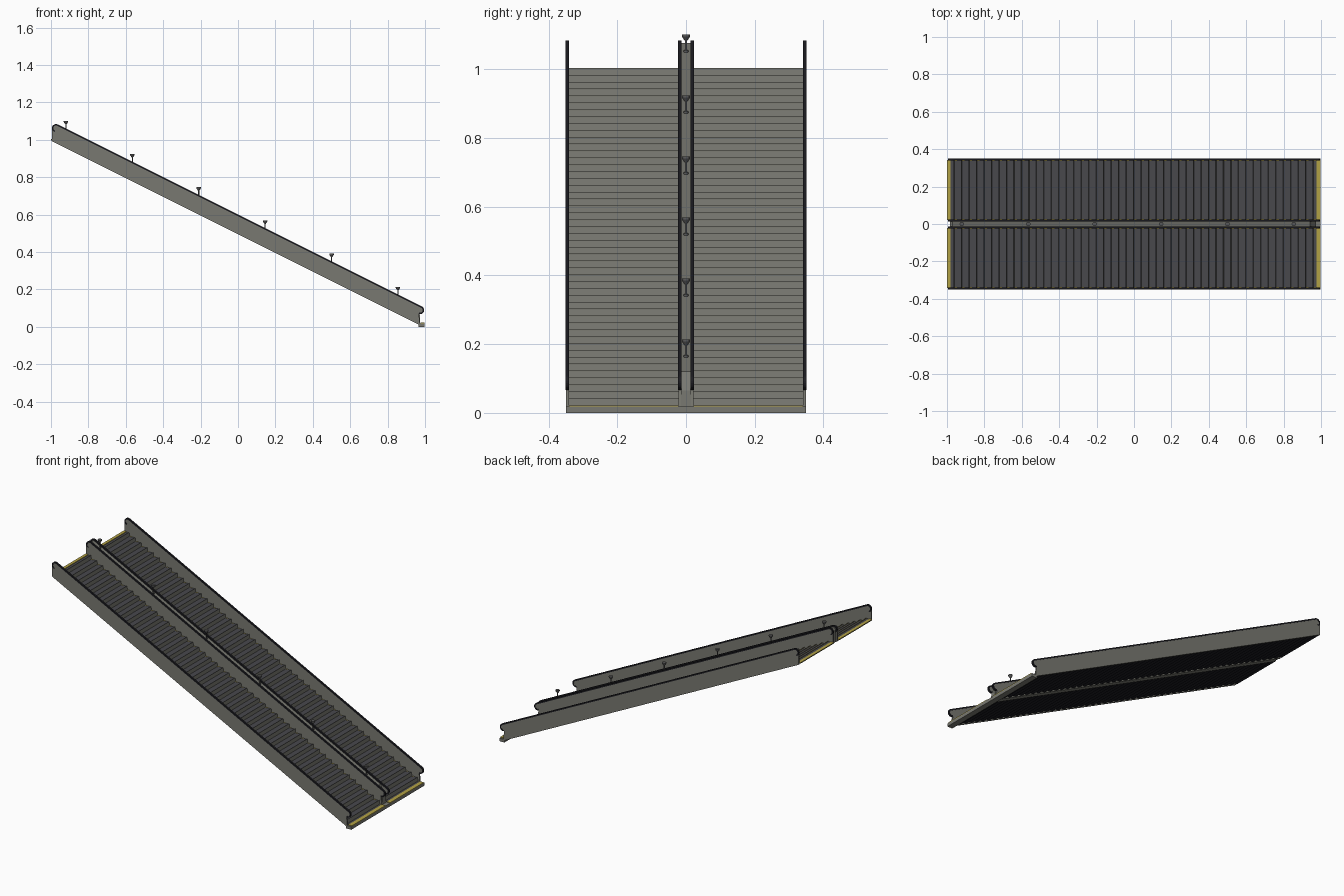
import bpy, bmesh, math
from mathutils import Vector

old = bpy.data.objects.get("Cube")
if old:
    bpy.data.objects.remove(old, do_unlink=True)


def material(name, r, g, b):
    m = bpy.data.materials.new(name)
    m.use_nodes = True
    m.diffuse_color = (r, g, b, 1)
    m.node_tree.nodes["Principled BSDF"].inputs["Base Color"].default_value = (r, g, b, 1)
    return m


GREY = material("warm grey metal", 0.19, 0.19, 0.165)
DARK = material("dark tread", 0.065, 0.065, 0.073)
BLACK = material("black rubber", 0.012, 0.012, 0.016)
YELLOW = material("safety yellow", 0.45, 0.36, 0.06)
LAMP = material("lamp grey", 0.10, 0.10, 0.10)


def finish(name, bm, mats):
    bmesh.ops.recalc_face_normals(bm, faces=bm.faces)
    me = bpy.data.meshes.new(name)
    bm.to_mesh(me)
    bm.free()
    for m in mats:
        me.materials.append(m)
    ob = bpy.data.objects.new(name, me)
    bpy.context.collection.objects.link(ob)
    return ob


def prism(bm, profile, y0, y1):
    """Extrude an (x, z) outline between two y positions."""
    f = bm.faces.new([bm.verts.new((x, y0, z)) for x, z in profile])
    ext = bmesh.ops.extrude_face_region(bm, geom=[f])
    moved = [v for v in ext["geom"] if isinstance(v, bmesh.types.BMVert)]
    bmesh.ops.translate(bm, verts=moved, vec=(0, y1 - y0, 0))


def solid(name, profile, y0, y1, mat):
    bm = bmesh.new()
    prism(bm, profile, y0, y1)
    return finish(name, bm, [mat])


def slope(x, height):
    return (x, height - 0.5 * x)


def arc(cx, cz, r, a0, a1, n=10):
    angles = [math.radians(a0 + (a1 - a0) * i / n) for i in range(n + 1)]
    return [(cx + r * math.cos(a), cz + r * math.sin(a)) for a in angles]


# Balustrade outline: round nose at each end, running along the slope
R = 0.022
TILT = math.degrees(math.atan(0.5))


def rail_path(r):
    upper = arc(-0.973, 1.062, r, 250, 90 - TILT)
    lower = arc(0.973, 0.089, r, 90 - TILT, -110)
    return upper + lower


panel_outline = rail_path(R - 0.004) + [(0.973, 0.0085), slope(-0.995, 0.495), (-0.995, 1.055)]
rail_outline = rail_path(R) + rail_path(R - 0.008)[::-1]

for side, s in (("left", 1), ("right", -1)):
    for place, y in (("outer", 0.345), ("inner", 0.0185)):
        solid(f"{side}_{place}_balustrade", panel_outline, s * y - 0.004, s * y + 0.004, GREY)
        solid(f"{side}_{place}_handrail", rail_outline, s * y - 0.005, s * y + 0.005, BLACK)

# Moving stairs: a folded sheet, coloured by face direction
STEPS, RUN, RISE = 50, 0.04, 0.02
stairs_top = []
for i in range(STEPS):
    z = 1 - RISE * i
    x = -1 + RUN * i
    stairs_top += [(x, z), (x + RUN - 0.003, z)]
stairs_top[-1] = (0.975, RISE)
stairs_under = [(x - 0.002, z - 0.003) for x, z in stairs_top[::-1]]
stairs_under[-1] = (-1, 0.997)

for side, s in (("left", 1), ("right", -1)):
    y0, y1 = s * 0.0225, s * 0.341
    bm = bmesh.new()
    prism(bm, stairs_top + stairs_under, y0, y1)
    bmesh.ops.recalc_face_normals(bm, faces=bm.faces)
    for f in bm.faces:
        if f.normal.z > 0.8:
            f.material_index = 0
        elif f.normal.x > 0.5:
            f.material_index = 1
        else:
            f.material_index = 2
    finish(f"{side}_stairs", bm, [DARK, GREY, BLACK])

    # Low lips on the step noses, yellow toward the upper landing
    bm = bmesh.new()
    for i in range(STEPS - 1):
        x, z = -1 + RUN * (i + 1) - 0.003, 1 - RISE * i
        prism(bm, [(x - 0.0015, z), (x, z), (x, z + 0.003), (x - 0.0015, z + 0.003)], y0, y1)
    bmesh.ops.recalc_face_normals(bm, faces=bm.faces)
    for f in bm.faces:
        f.material_index = 1 if f.normal.x < -0.5 else 2 if f.normal.x > 0.5 else 0
    finish(f"{side}_step_noses", bm, [DARK, YELLOW, GREY])

    # Landing strips and yellow side markings
    solid(f"{side}_upper_strip", [(-1, 1), (-0.982, 1), (-0.982, 1.003), (-1, 1.003)], y0, y1, YELLOW)
    solid(f"{side}_lower_strip", [(0.975, 0.018), (0.998, 0.018), (0.998, 0.022), (0.975, 0.022)],
          y0, y1, YELLOW)
    bm = bmesh.new()
    for i in range(STEPS):
        x, z = -1 + RUN * i, 1 - RISE * i
        for ya, yb in ((0.0225, 0.0265), (0.338, 0.341)):
            prism(bm, [(x, z), (x + 0.014, z), (x + 0.014, z + 0.001), (x, z + 0.001)], s * ya, s * yb)
    finish(f"{side}_side_markings", bm, [YELLOW])

# Sill across the foot
solid("lower_sill", [(0.965, 0), (0.975, 0), (0.998, 0), (0.998, 0.018), (0.965, 0.018)], -0.349, 0.349, GREY)

# Sloped casing between the two stairs
solid("centre_casing",
      [slope(-0.985, 0.495), slope(0.973, 0.495), (0.973, 0.065), (0.95, 0.1), slope(0.94, 0.591),
       slope(-0.97, 0.591), (-0.985, 1.06)], -0.0145, 0.0145, GREY)

# Row of small uplights on the casing
for i in range(6):
    x = -0.92 + 0.355 * i
    top = 0.641 - 0.5 * x
    bm = bmesh.new()
    for r1, r2, za, zb in ((0.003, 0.003, -0.053, -0.015), (0.004, 0.012, -0.018, -0.006),
                           (0.012, 0.012, -0.006, 0), (0.007, 0.007, -0.053, -0.047)):
        made = bmesh.ops.create_cone(bm, cap_ends=True, segments=12, radius1=r1, radius2=r2, depth=zb - za)
        bmesh.ops.translate(bm, verts=made["verts"], vec=Vector((x, 0, top + (za + zb) / 2)))
    finish(f"uplight_{i + 1}", bm, [LAMP])
